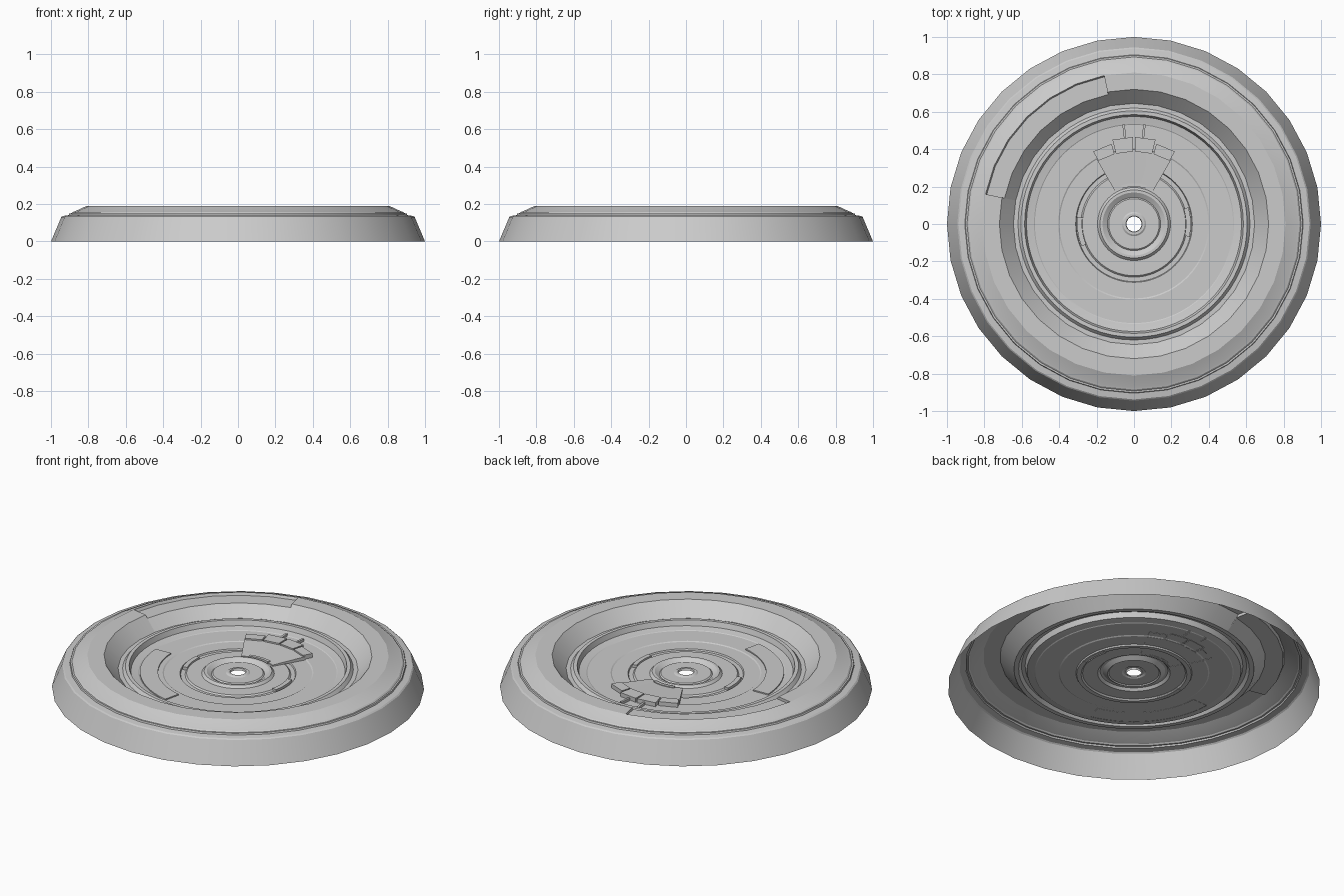
import bpy, bmesh, math

if "Cube" in bpy.data.objects:
    bpy.data.objects.remove(bpy.data.objects["Cube"])

metal = bpy.data.materials.new("light_grey")
metal.diffuse_color = (0.6, 0.6, 0.6, 1)
metal.use_nodes = True
metal.node_tree.nodes["Principled BSDF"].inputs["Base Color"].default_value = metal.diffuse_color


def lathe(name, profile, a0=0, a1=360, n=64, caps=False):
    """Sweep an (r, z) profile, listed from outside to inside, about z."""
    full = a1 - a0 == 360
    bm = bmesh.new()
    cols = []
    for i in range(n if full else n + 1):
        a = math.radians(a0 + (a1 - a0) * i / n)
        cols.append([bm.verts.new((r * math.cos(a), r * math.sin(a), z)) for r, z in profile])
    for i in range(n):
        p, q = cols[i], cols[(i + 1) % len(cols)]
        for j in range(len(profile) - 1):
            bm.faces.new((p[j], q[j], q[j + 1], p[j + 1]))
    if caps:
        bm.faces.new(cols[0])
        bm.faces.new(cols[-1][::-1])
    mesh = bpy.data.meshes.new(name)
    bm.to_mesh(mesh)
    bm.free()
    mesh.materials.append(metal)
    ob = bpy.data.objects.new(name, mesh)
    bpy.context.collection.objects.link(ob)
    bpy.ops.object.select_all(action='DESELECT')
    ob.select_set(True)
    bpy.context.view_layer.objects.active = ob
    bpy.ops.object.shade_smooth_by_angle(angle=math.radians(20))
    return ob


def slab(name, r0, r1, a0, a1, z0, z1, n=8):
    """Raised plate shaped as a ring sector."""
    return lathe(name, [(r1, z0), (r1, z1), (r0, z1), (r0, z0)], a0, a1, n, True)


# Outer skirt and stepped rim
lathe("outer_skirt", [(1, 0), (0.945, 0.13), (0.938, 0.136), (0.905, 0.141), (0.902, 0.15),
                      (0.893, 0.15), (0.885, 0.157), (0.875, 0.16), (0.81, 0.19)], n=32)

# Flat lip and bowl slope, with one recessed sector
STEP = 11.25
lip = [(0.81, 0.19), (0.72, 0.19), (0.645, 0.112)]
recess = [(0.81, 0.19), (0.803, 0.174), (0.706, 0.174), (0.645, 0.112)]
lathe("lip", lip, 15 * STEP, 41 * STEP, 26)
lathe("lip_recess", recess, 9 * STEP, 15 * STEP, 6)
for label, ang in (("right", 9), ("left", 15)):
    # thin end wall between the lip and the recess
    a = ang * STEP
    lathe("recess_end_" + label, [(0.81, 0.19), (0.72, 0.19), (0.706, 0.174), (0.803, 0.174)],
          a - 0.1, a + 0.1, 1, True)

# Trench and raised ring around the floor
lathe("floor_ring", [(0.645, 0.112), (0.62, 0.112), (0.605, 0.13), (0.585, 0.13),
                     (0.575, 0.1), (0.56, 0.097), (0.535, 0.093)])

# Floor with shallow steps, a round groove and a hub around the hole
lathe("floor", [(0.535, 0.093), (0.53, 0.09), (0.405, 0.09), (0.398, 0.086), (0.312, 0.086),
                (0.308, 0.078), (0.284, 0.078), (0.276, 0.086), (0.195, 0.086)])
lathe("hub", [(0.195, 0.086), (0.182, 0.1), (0.168, 0.1), (0.142, 0.084), (0.135, 0.09),
              (0.065, 0.09), (0.056, 0.096), (0.043, 0.096), (0.04, 0.085)])

# Curved plate on the floor
slab("floor_plate", 0.43, 0.527, 182, 257, 0.089, 0.097, 14)

# Clips on the round groove
for side, a in (("right", 0), ("left", 186)):
    slab("groove_clip_" + side, 0.278, 0.304, a - 13, a + 17, 0.077, 0.094, 6)

# Fan: sloping base, four outer blocks, inner tab and two ribs
lathe("fan_base", [(0.40, 0.085), (0.40, 0.106), (0.205, 0.094), (0.205, 0.085)], 60, 120, 4, True)
for i in range(4):
    a = 60 + 15 * i
    outer = 0.465 if i in (1, 2) else 0.445
    slab(f"fan_block_{i + 1}", 0.388, outer, a + 0.6, a + 14.4, 0.088, 0.114, 1)
slab("fan_tab", 0.2, 0.218, 72, 108, 0.085, 0.099, 4)
for side, a in (("right", 84), ("left", 96)):
    slab("fan_rib_" + side, 0.465, 0.535, a - 0.7, a + 0.7, 0.089, 0.105, 1)
